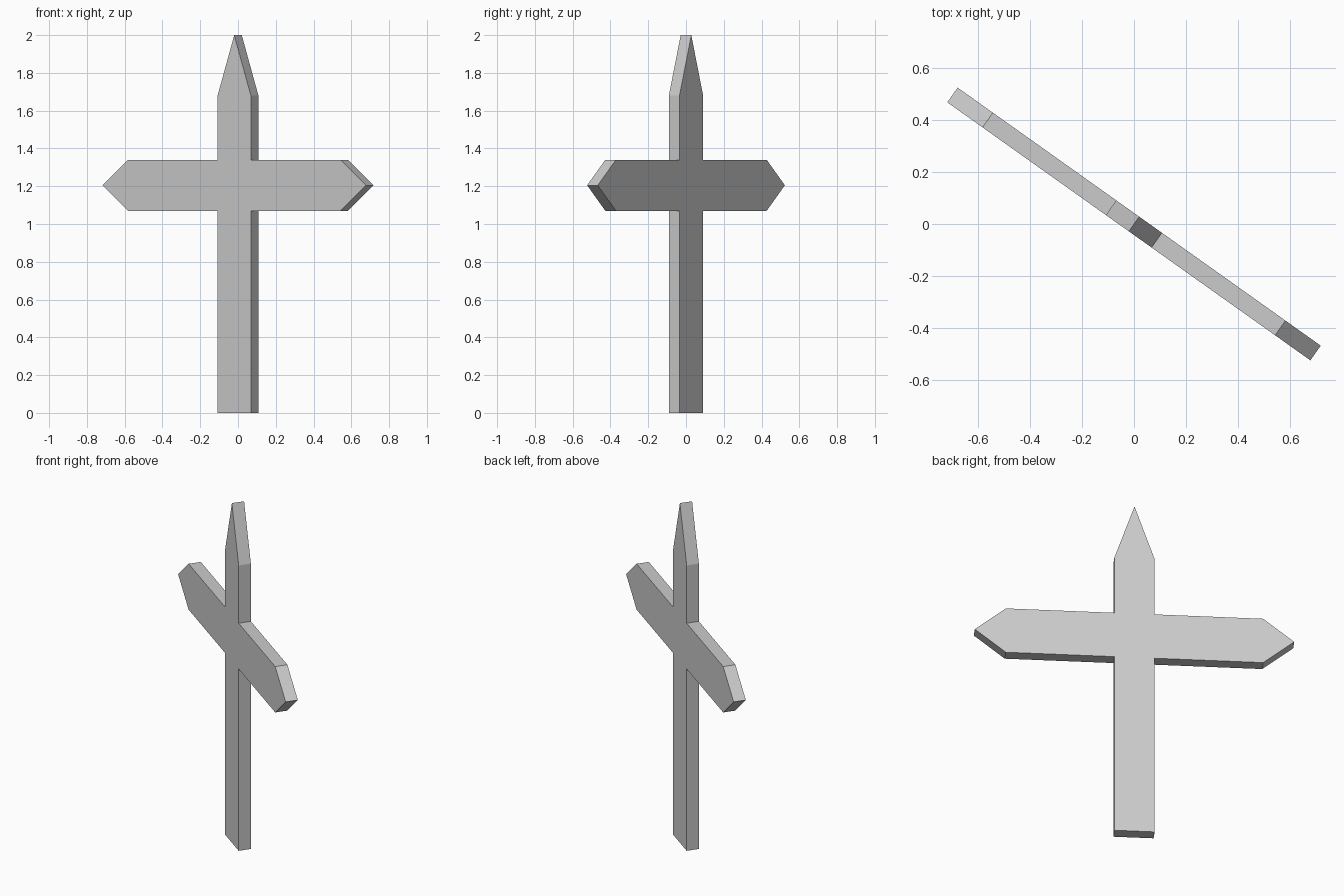
import bpy
import bmesh
from math import radians
from mathutils import Matrix

cube = bpy.data.objects.get("Cube")
if cube:
    bpy.data.objects.remove(cube, do_unlink=True)

THICKNESS = 0.069
TURN = radians(-35.4)

# Plain stone colour
stone = bpy.data.materials.new("grey stone")
stone.use_nodes = True
grey = (0.6, 0.6, 0.6, 1)
stone.diffuse_color = grey
stone.node_tree.nodes["Principled BSDF"].inputs["Base Color"].default_value = grey

# Right half of the outline from foot to tip (x, z): post, pointed arm, pointed top
half = [(0.108, 0), (0.108, 1.07), (0.689, 1.07), (0.855, 1.205),
        (0.689, 1.34), (0.108, 1.34), (0.108, 1.68)]
tip = (0, 2)
outline = half + [tip] + [(-x, z) for x, z in reversed(half)]

# Extrude the mirrored outline into a slab, then turn it about the upright axis
bm = bmesh.new()
front = bm.faces.new([bm.verts.new((x, -THICKNESS / 2, z)) for x, z in outline])
extruded = bmesh.ops.extrude_face_region(bm, geom=[front], use_keep_orig=True)
back = [v for v in extruded["geom"] if isinstance(v, bmesh.types.BMVert)]
bmesh.ops.translate(bm, verts=back, vec=(0, THICKNESS, 0))
bmesh.ops.recalc_face_normals(bm, faces=bm.faces)
bm.transform(Matrix.Rotation(TURN, 4, "Z"))

mesh = bpy.data.meshes.new("pointed_cross")
bm.to_mesh(mesh)
bm.free()
mesh.materials.append(stone)
cross = bpy.data.objects.new("pointed_cross", mesh)
bpy.context.collection.objects.link(cross)
